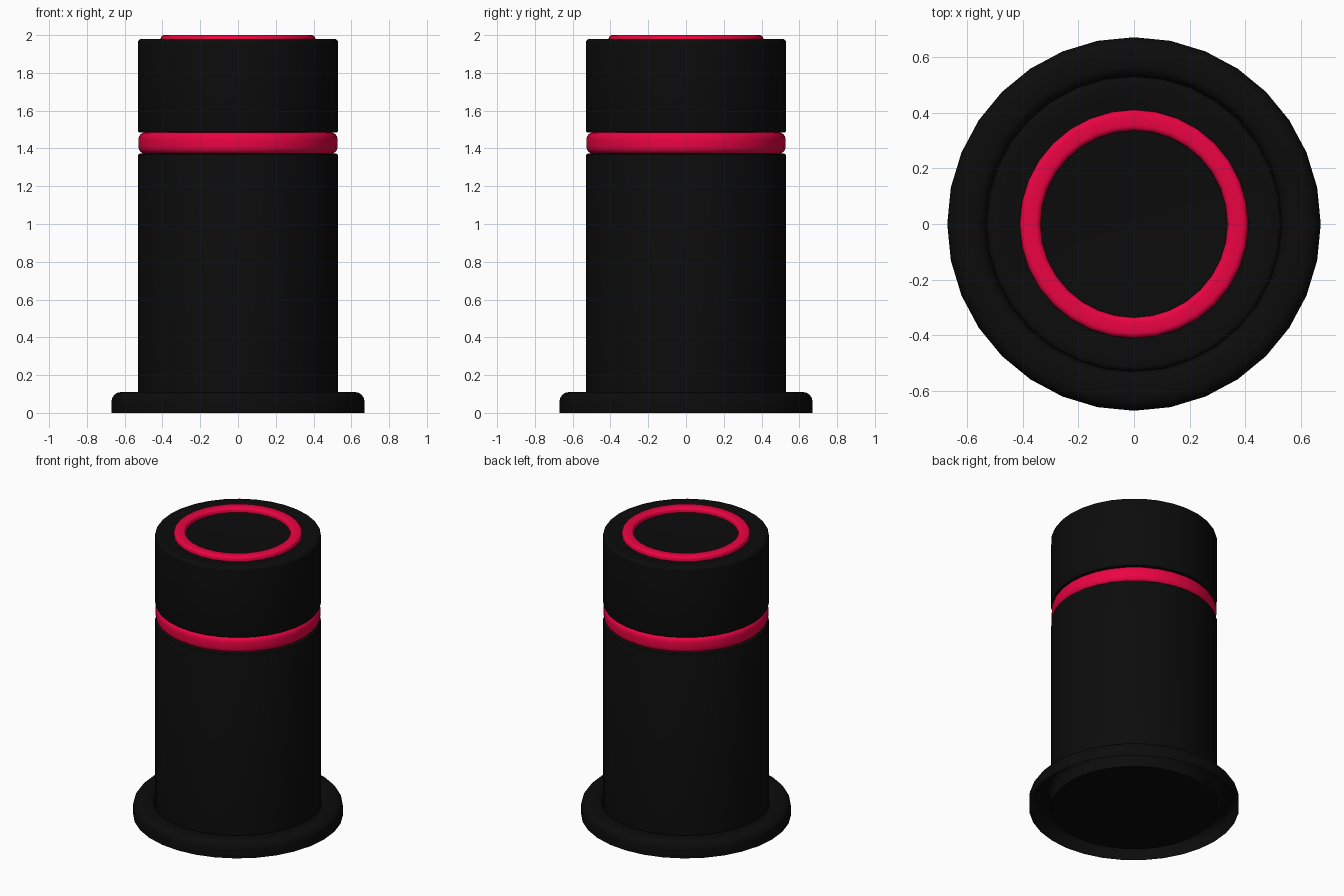
import bpy, bmesh
from math import sin, cos, pi, radians

if "Cube" in bpy.data.objects:
    bpy.data.objects.remove(bpy.data.objects["Cube"])

SIDES = 32


def material(name, rgb):
    m = bpy.data.materials.new(name)
    m.diffuse_color = (*rgb, 1)
    m.use_nodes = True
    m.node_tree.nodes["Principled BSDF"].inputs["Base Color"].default_value = m.diffuse_color
    return m


black = material("black_plastic", (0.0035, 0.0035, 0.0035))
red = material("red_accent", (0.83, 0.001, 0.055))


def arc(cr, cz, rad, a0, a1, n=4):
    """Rounded profile corner around (cr, cz), angles in degrees."""
    return [(cr + rad * cos(radians(a0 + (a1 - a0) * i / n)),
             cz + rad * sin(radians(a0 + (a1 - a0) * i / n))) for i in range(n + 1)]


def lathe(name, profile, mat, cap_start=False, cap_end=False, closed=False):
    """Spin an (r, z) profile, running upward on its outer side, around z."""
    bm = bmesh.new()
    rings = [[bm.verts.new((r * cos(2 * pi * j / SIDES), r * sin(2 * pi * j / SIDES), z))
              for j in range(SIDES)] for r, z in profile]
    pairs = list(zip(rings, rings[1:]))
    if closed:
        pairs.append((rings[-1], rings[0]))
    for a, b in pairs:
        for j in range(SIDES):
            k = (j + 1) % SIDES
            bm.faces.new((a[j], a[k], b[k], b[j]))
    if cap_start:
        bm.faces.new(rings[0][::-1])
    if cap_end:
        bm.faces.new(rings[-1])
    me = bpy.data.meshes.new(name)
    bm.to_mesh(me)
    bm.free()
    ob = bpy.data.objects.new(name, me)
    bpy.context.collection.objects.link(ob)
    me.materials.append(mat)
    bpy.ops.object.select_all(action='DESELECT')
    ob.select_set(True)
    bpy.context.view_layer.objects.active = ob
    bpy.ops.object.shade_smooth_by_angle(angle=radians(35))
    return ob


def drum(name, r, z0, z1, low, high, mat, top=()):
    """Closed cylinder with rounded bottom and top edges."""
    return lathe(name, arc(r - low, z0 + low, low, -90, 0)
                 + arc(r - high, z1 - high, high, 0, 90) + list(top), mat, True, True)


# Base flange: ring shell with rounded shoulders, open underneath
lathe("base_flange", [(0.67, 0)] + arc(0.62, 0.06, 0.05, 0, 90)
      + arc(0.57, 0.07, 0.04, 90, 180), black)

# Main body running down through the flange to the ground
lathe("lower_body", [(0.53, 0)] + arc(0.52, 1.362, 0.01, 0, 90, 2), black, True, True)

# Red band and the cap above it, slightly dished around the top ring
drum("red_band", 0.527, 1.372, 1.485, 0.035, 0.035, red)
drum("upper_body", 0.53, 1.485, 1.98, 0.01, 0.02, black, [(0.47, 1.98), (0.42, 1.968)])

# Raised red ring on the top face
lathe("top_ring", [(0.335, 1.96), (0.41, 1.96)]
      + arc(0.39, 1.98, 0.02, 0, 90) + arc(0.355, 1.98, 0.02, 90, 180), red, closed=True)
